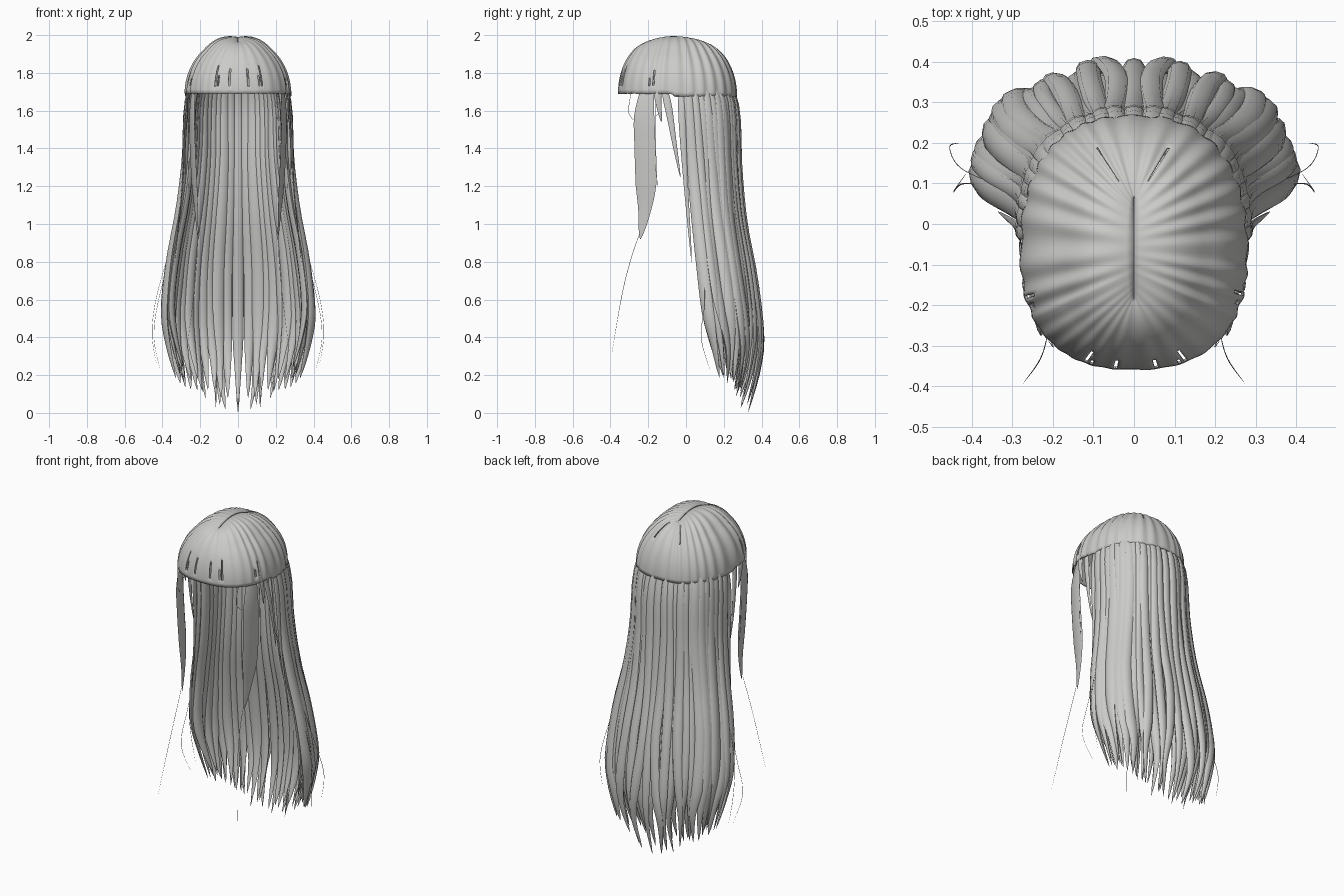
import bpy, bmesh, math, random
from mathutils import Vector

random.seed(11)
cube = bpy.data.objects.get("Cube")
if cube:
    bpy.data.objects.remove(cube)

hair = bpy.data.materials.new("hair_grey")
hair.use_nodes = True
GREY = (0.6, 0.6, 0.59, 1)
hair.diffuse_color = GREY
hair.node_tree.nodes["Principled BSDF"].inputs["Base Color"].default_value = GREY


def finish(name, bm, angle=50):
    bmesh.ops.recalc_face_normals(bm, faces=bm.faces)
    mesh = bpy.data.meshes.new(name)
    bm.to_mesh(mesh)
    bm.free()
    mesh.materials.append(hair)
    obj = bpy.data.objects.new(name, mesh)
    bpy.context.collection.objects.link(obj)
    bpy.ops.object.select_all(action='DESELECT')
    obj.select_set(True)
    bpy.context.view_layer.objects.active = obj
    bpy.ops.object.shade_smooth_by_angle(angle=math.radians(angle))
    return obj


def power(v, n=0.83):
    return math.copysign(abs(v) ** n, v)


def spline(points, t):
    """Smooth interpolation through points, t from 0 to 1."""
    s = t * (len(points) - 1)
    i = min(int(s), len(points) - 2)
    f = s - i
    p = [Vector(points[max(0, min(len(points) - 1, i + k))]) for k in (-1, 0, 1, 2)]
    return 0.5 * (2 * p[1] + (p[2] - p[0]) * f
                  + (2 * p[0] - 5 * p[1] + 4 * p[2] - p[3]) * f ** 2
                  + (3 * p[1] - p[0] - 3 * p[2] + p[3]) * f ** 3)


def taper(t, tip, root):
    end = min(1, (1 - t) / tip) ** 0.75
    return max(0.03, end * min(1, root + t * 2))


def add_lock(bm, path, side, width, depth, steps=22, sides=8, tip=0.3, root=0.6, twist=0):
    """Sweep a flattened oval that narrows to a point along a path."""
    side = Vector(side).normalized()
    out = side.cross(Vector((0, 0, 1))).normalized()
    rings = []
    for j in range(steps + 1):
        t = j / steps
        c, k = spline(path, t), taper(t, tip, root)
        turn = twist * t * t
        u = side * math.cos(turn) + out * math.sin(turn)
        v = out * math.cos(turn) - side * math.sin(turn)
        ring = []
        for i in range(sides):
            a = math.tau * i / sides
            offset = u * math.cos(a) * width + v * math.sin(a) * depth
            ring.append(bm.verts.new(c + offset * k / 2))
        rings.append(ring)
    for r0, r1 in zip(rings, rings[1:]):
        for i in range(sides):
            n = (i + 1) % sides
            bm.faces.new((r0[i], r0[n], r1[n], r1[i]))
    bm.faces.new(rings[0])
    bm.faces.new(rings[-1])


# Crown and fringe: a softly fluted dome combed outward from a centre parting
def build_crown():
    bm = bmesh.new()
    cols, rows = 216, 22
    grid = []
    for i in range(cols):
        a = math.tau * (i + 0.5) / cols
        s, c = math.sin(a), math.cos(a)
        edge_x = 0.28 * power(c)
        edge_y = -0.07 + power(s) * (0.338 if s > 0 else 0.29)
        part_y = -0.06 + 0.12 * s
        part_z = 1.99 - 1.8 * (part_y + 0.06) ** 2
        base = 1.69 if s < 0 else 1.675
        column = []
        for j in range(rows + 1):
            t = j / rows
            p = t * math.pi / 2
            flute = math.sin(a * 30 + 2 * math.sin(3 * a))
            strength = (0.0015 if s < -0.5 else 0.0035) * math.sin(math.pi * min(t, 0.6))
            k = math.sin(p) + flute * strength / 0.28
            rise = 0.012 * abs(c) * math.sin(math.pi * min(1, t * 2.2))
            z = base + (part_z - base) * math.cos(p) + rise + flute * strength * 0.7
            column.append(bm.verts.new((edge_x * k, part_y + (edge_y - part_y) * k, z)))
        grid.append(column)
    # Narrow openings between locks: columns from the front, then row range
    slits = {4: (15, 20), 11: (17, 20), 13: (14, 20), 40: (18, 20), 43: (16, 20),
             94: (4, 11)}
    for i in range(cols):
        nxt = grid[(i + 1) % cols]
        from_front = abs((i + 0.5 - cols / 4) % cols - cols / 2) - 0.5
        low, high = slits.get(int(from_front), (rows, rows))
        for j in range(rows):
            if not low <= j < high:
                bm.faces.new((grid[i][j], grid[i][j + 1], nxt[j + 1], nxt[j]))
    crown = finish("crown_and_fringe", bm)
    solid = crown.modifiers.new("thickness", 'SOLIDIFY')
    solid.thickness = 0.006


build_crown()

# Hair envelope: height, half width, front y, back y
ENVELOPE = [(1.83, 0.235, -0.05, 0.215), (1.62, 0.288, -0.035, 0.284),
            (1.3, 0.302, -0.01, 0.298), (1.0, 0.337, 0.012, 0.325),
            (0.7, 0.39, 0.035, 0.38), (0.4, 0.42, 0.06, 0.415),
            (0.2, 0.405, 0.1, 0.402), (0.0, 0.365, 0.15, 0.352)]
TOP = ENVELOPE[0][0]


def envelope_path(angle, inset, spread, tip_z, sway):
    path = []
    for n, (z, half, front, back) in enumerate(ENVELOPE):
        z = TOP - (TOP - z) * (TOP - tip_z) / TOP
        a = angle + sway * math.sin(n * 1.3) * n / 7
        d = inset + spread * n / 7
        x = (half - d) * power(math.cos(a))
        y = front + (back - d - front) * power(math.sin(max(a, 0.01)))
        path.append((x, y, z))
    return path


# Long back hair: overlapping layers of locks, matched left and right around a centre lock
def build_layer(name, count, inset, width, depth, lift):
    bm = bmesh.new()
    for i in range(count):
        centre = i == count - 1
        a = math.pi / 2 * (i + 1) / count
        tip_z = 0.16 * (1 - math.sin(a) ** 3) + lift + random.uniform(0, 0.05)
        sway = random.uniform(-0.09, 0.09)
        twist = random.uniform(0.3, 1.1) * random.choice((-1, 1))
        if centre:
            tip_z, sway, twist = lift, 0, 0
        path = envelope_path(a, inset, random.uniform(0, 0.04), tip_z, sway)
        w = width * random.uniform(0.85, 1.15)
        for m in (1,) if centre else (1, -1):
            mirrored = [(x * m, y, z) for x, y, z in path]
            side = (-math.sin(a) * m, math.cos(a), 0)
            add_lock(bm, mirrored, side, w, depth, tip=random.uniform(0.22, 0.36),
                     twist=twist * m)
    finish(name, bm)


build_layer("outer_back_locks", 14, 0.016, 0.064, 0.036, 0.003)
build_layer("inner_back_locks", 12, 0.045, 0.068, 0.036, 0.04)

# Face-framing locks, each a broad sheet that thins into a long wisp
front = bmesh.new()
temple = bmesh.new()
wisps = bmesh.new()
for m in (1, -1):
    def flip(points):
        return [(x * m, y, z) for x, y, z in points]

    add_lock(front, flip([(0.228, -0.19, 1.78), (0.243, -0.22, 1.6), (0.24, -0.217, 1.4),
                          (0.23, -0.212, 1.2), (0.22, -0.22, 1.06), (0.212, -0.242, 0.92)]),
             (0.25 * m, 1, 0), 0.115, 0.014, tip=0.42, root=0.5)
    temple_paths = [
        [(0.25, -0.12, 1.74), (0.27, -0.09, 1.6), (0.28, -0.06, 1.42), (0.28, -0.03, 1.25)],
        [(0.25, -0.02, 1.78), (0.283, -0.02, 1.55), (0.295, 0.0, 1.2), (0.335, 0.03, 0.8)],
        [(0.25, -0.15, 1.76), (0.268, -0.15, 1.68), (0.27, -0.14, 1.6), (0.265, -0.13, 1.54)],
    ]
    for path in temple_paths:
        add_lock(temple, flip(path), (0, 1, 0), 0.04, 0.014, tip=0.7)

    # Fine stray hairs
    strays = [
        [(0.212, -0.238, 0.97), (0.217, -0.29, 0.82), (0.235, -0.34, 0.62), (0.275, -0.395, 0.3)],
        [(0.21, -0.29, 1.7), (0.2, -0.3, 1.58), (0.24, -0.22, 1.53), (0.27, -0.13, 1.6)],
        [(0.26, -0.16, 1.65), (0.265, -0.16, 1.4), (0.26, -0.15, 1.17)],
        [(0.35, 0.1, 0.9), (0.43, 0.14, 0.62), (0.455, 0.19, 0.42), (0.43, 0.2, 0.25)],
        [(0.34, 0.09, 0.9), (0.42, 0.1, 0.6), (0.445, 0.08, 0.4), (0.41, 0.13, 0.22)],
    ]
    for path in strays:
        add_lock(wisps, flip(path), (0.5 * m, 1, 0), 0.003, 0.002, steps=16, sides=4)

finish("face_framing_locks", front)
finish("temple_locks", temple)
finish("stray_wisps", wisps)
